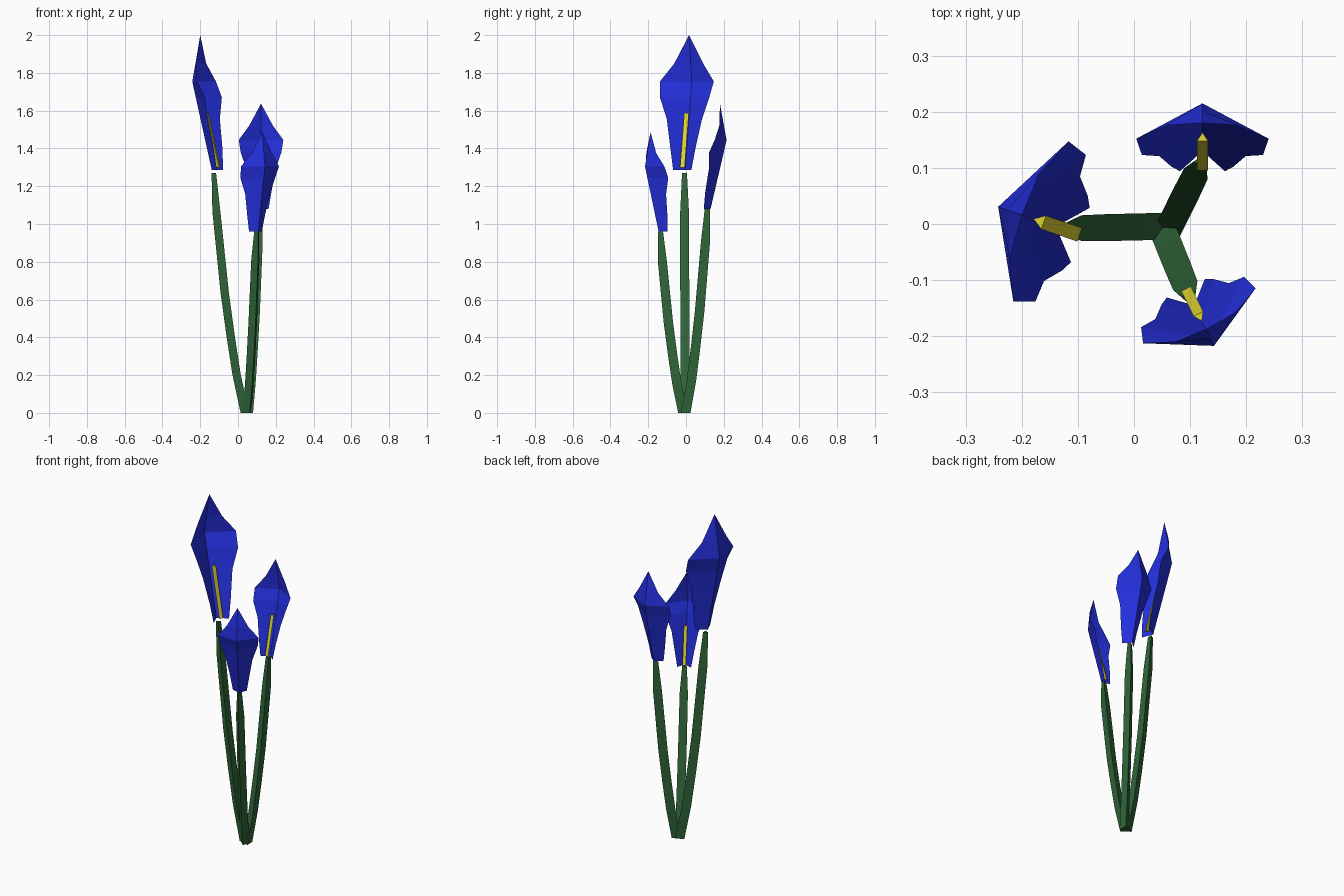
import bpy
from math import cos, sin, radians
from mathutils import Vector

cube = bpy.data.objects.get("Cube")
if cube:
    bpy.data.objects.remove(cube, do_unlink=True)


def material(name, rgb):
    mat = bpy.data.materials.new(name)
    mat.use_nodes = True
    mat.diffuse_color = (*rgb, 1)
    mat.node_tree.nodes["Principled BSDF"].inputs["Base Color"].default_value = (*rgb, 1)
    return mat


BLUE = material("petal blue", (0.018, 0.03, 0.75))
GREEN = material("stem green", (0.03, 0.135, 0.042))
YELLOW = material("stamen yellow", (0.75, 0.67, 0.03))


def add_mesh(name, verts, faces, mat):
    mesh = bpy.data.meshes.new(name)
    mesh.from_pydata(verts, [], faces)
    mesh.materials.append(mat)
    mesh.update()
    obj = bpy.data.objects.new(name, mesh)
    bpy.context.collection.objects.link(obj)
    return obj


def axes(degrees):
    """Outward and sideways unit vectors for a heading in the ground plane."""
    a = radians(degrees)
    out = Vector((cos(a), sin(a), 0))
    return out, Vector((-out.y, out.x, 0))


def triangular_rod(name, path, widths, out, side, mat, depth):
    """Three-sided rod: flat side faces inward, ridge faces outward."""
    verts = []
    for p, w in zip(path, widths):
        verts += [p - side * w / 2, p + out * w * depth, p + side * w / 2]
    faces = [(0, 2, 1)]
    for i in range(0, len(verts) - 3, 3):
        for j in range(3):
            k = (j + 1) % 3
            faces.append((i + j, i + k, i + k + 3, i + j + 3))
    n = len(verts)
    faces.append((n - 3, n - 2, n - 1))
    return add_mesh(name, verts, faces, mat)


# Stem bend: fraction of height, fraction of lean, width
STEM = [(0, 0, 0.048), (0.16, 0.25, 0.048), (0.32, 0.43, 0.048),
        (0.5, 0.61, 0.048), (0.84, 0.87, 0.046), (1, 1, 0.026)]

# Petal rows: height, edge half width, edge outward offset, spine outward offset
PETAL = [(0, 0.040, -0.016, 0.020), (0.09, 0.055, -0.008, 0.041),
         (0.21, 0.077, 0.011, 0.069), (0.30, 0.108, 0.013, 0.090),
         (0.365, 0.118, 0.042, 0.105), (0.44, 0.063, 0.066, 0.091)]
TIP = (0.557, 0.07)


def stem(name, base, top, heading):
    out, side = axes(heading)
    base, top = Vector(base), Vector(top)
    path = []
    for t, lean, _ in STEM:
        p = base.lerp(top, lean)
        p.z = top.z * t
        path.append(p)
    triangular_rod(name, path, [s[2] for s in STEM], out, side, GREEN, 0.92)


def petal(name, origin, heading, size):
    """Sheet folded along its spine, ending in a point."""
    out, side = axes(heading)
    o = Vector(origin)

    def place(u, v, h):
        return o + (side * u + out * v + Vector((0, 0, h))) * size

    verts, faces = [], []
    for h, u, v, spine in PETAL:
        verts += [place(-u, v, h), place(0, spine, h), place(u, v, h)]
    for i in range(0, len(verts) - 3, 3):
        for j in (i, i + 1):
            faces.append((j, j + 1, j + 4, j + 3))
    n = len(verts)
    verts.append(place(0, TIP[1], TIP[0]))
    faces += [(n - 3, n - 2, n), (n - 2, n - 1, n)]
    add_mesh(name, verts, faces, BLUE)


def stamen(name, origin, heading, size):
    out, side = axes(heading)
    o = Vector(origin)
    path = [o + (out * v + Vector((0, 0, h))) * size
            for v, h in ((-0.015, 0.01), (0.038, 0.235))]
    triangular_rod(name, path, [0.02 * size] * 2, out, side, YELLOW, 0.75)


# Name, stem base, stem top, stem heading, petal origin, petal heading, size
FLOWERS = [
    ("tall", (0.058, -0.004, 0), (-0.116, -0.008, 1.27), 180,
     (-0.115, -0.013, 1.287), 161, 1.28),
    ("back", (0.058, -0.016, 0), (0.118, 0.105, 1.08), 64,
     (0.122, 0.11, 1.08), 90, 1.0),
    ("front", (0.047, 0, 0), (0.098, -0.126, 0.96), -70,
     (0.099, -0.128, 0.96), -64, 0.945),
]

for label, base, top, stem_heading, origin, heading, size in FLOWERS:
    stem(label + "_stem", base, top, stem_heading)
    petal(label + "_petal", origin, heading, size)
    stamen(label + "_stamen", origin, heading, size)
